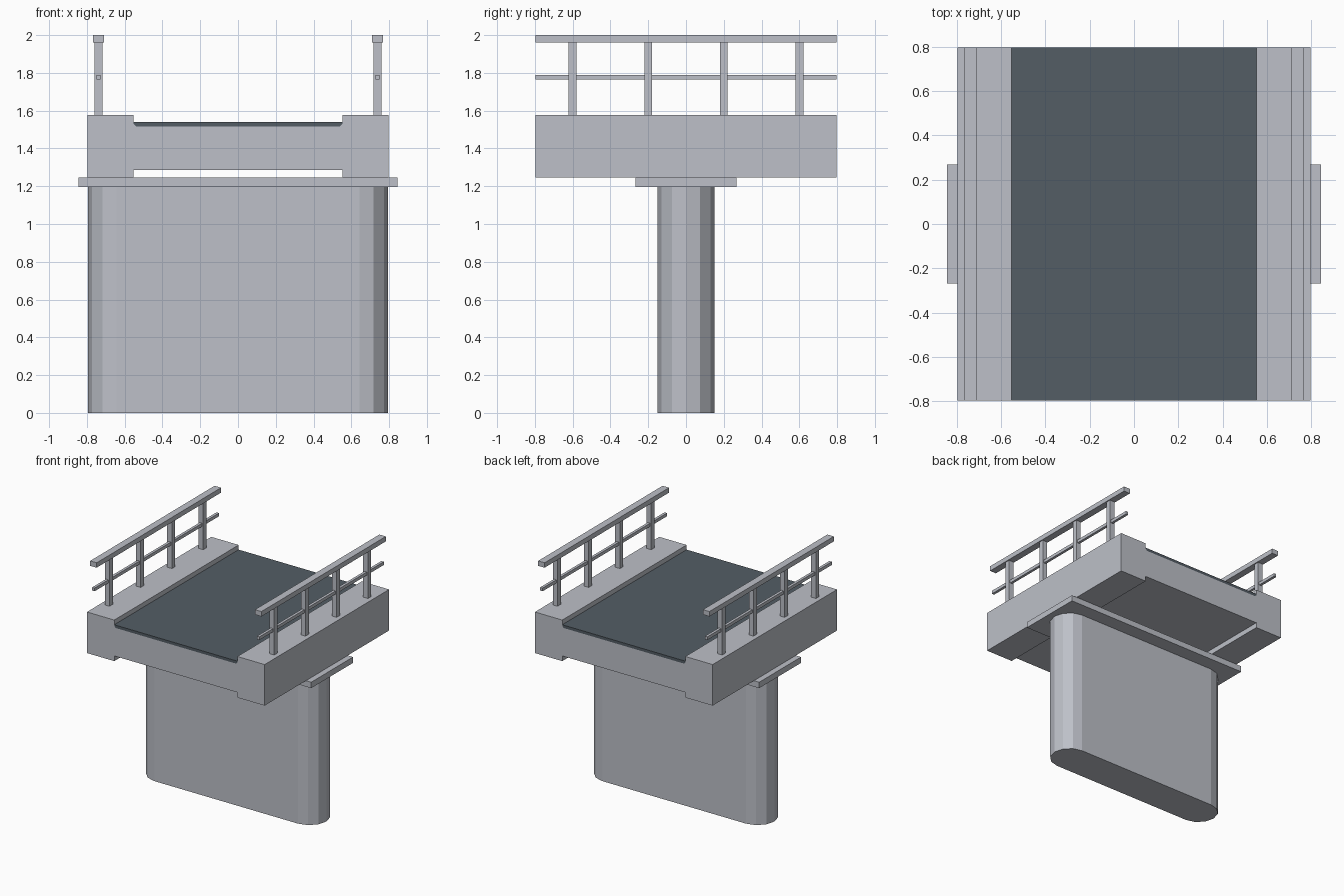
import bpy, bmesh, math
from mathutils import Vector

if "Cube" in bpy.data.objects:
    bpy.data.objects.remove(bpy.data.objects["Cube"])


def material(name, rgb):
    m = bpy.data.materials.new(name)
    m.diffuse_color = (*rgb, 1)
    m.use_nodes = True
    m.node_tree.nodes["Principled BSDF"].inputs["Base Color"].default_value = m.diffuse_color
    return m


CONCRETE = material("pale concrete", (0.51, 0.53, 0.58))
ASPHALT = material("dark asphalt", (0.087, 0.110, 0.130))


def prism(name, outline, start, direction, mat):
    """Extrude a closed outline of 3D points along a direction."""
    bm = bmesh.new()
    face = bm.faces.new([bm.verts.new(Vector(p) + Vector(start)) for p in outline])
    new = bmesh.ops.extrude_face_region(bm, geom=[face])["geom"]
    bmesh.ops.translate(bm, vec=direction,
                        verts=[v for v in new if isinstance(v, bmesh.types.BMVert)])
    bmesh.ops.recalc_face_normals(bm, faces=bm.faces)
    me = bpy.data.meshes.new(name)
    bm.to_mesh(me)
    bm.free()
    me.materials.append(mat)
    ob = bpy.data.objects.new(name, me)
    bpy.context.collection.objects.link(ob)
    return ob


def box(name, x, y, z0, z1, sx, sy, mat=CONCRETE):
    a, b = sx / 2, sy / 2
    return prism(name, [(-a, -b, 0), (a, -b, 0), (a, b, 0), (-a, b, 0)],
                 (x, y, z0), (0, 0, z1 - z0), mat)


HALF = 0.797   # half length and half width of the deck
ROAD = 0.552   # half width of the roadway

# Pier with faceted round ends
pier = []
for side in (1, -1):
    for i in range(7):
        a = math.radians(-90 + 30 * i)
        pier.append((side * (0.643 + 0.15 * math.cos(a)), side * 0.15 * math.sin(a), 0))
prism("pier", pier, (0, 0, 0), (0, 0, 1.197), CONCRETE)

# Pier cap
box("pier_cap", 0, 0, 1.197, 1.245, 1.688, 0.536)

# Deck with raised kerbs and a channel underneath
half = [(ROAD, 1.287), (ROAD, 1.245), (HALF, 1.245), (HALF, 1.578),
        (ROAD, 1.578), (ROAD, 1.53), (ROAD - 0.012, 1.517)]
deck = half + [(-x, z) for x, z in reversed(half)]
prism("deck", [(x, 0, z) for x, z in deck], (0, -HALF, 0), (0, 2 * HALF, 0), CONCRETE)

# Road surface sitting in the recess
road = [(-ROAD + 0.012, 1.517), (ROAD - 0.012, 1.517), (ROAD, 1.53),
        (ROAD, 1.54), (-ROAD, 1.54), (-ROAD, 1.53)]
prism("road_surface", [(x, 0, z) for x, z in road], (0, -HALF, 0), (0, 2 * HALF, 0), ASPHALT)

# Railings on both kerbs
for side, label in ((-1, "left"), (1, "right")):
    x = side * 0.739
    box(f"{label}_top_rail", x, 0, 1.96, 2.0, 0.058, 2 * HALF)
    box(f"{label}_middle_rail", x, 0, 1.764, 1.79, 0.022, 2 * HALF)
    for i in range(4):
        box(f"{label}_post_{i + 1}", x, -0.6 + 0.4 * i, 1.578, 1.96, 0.042, 0.042)
